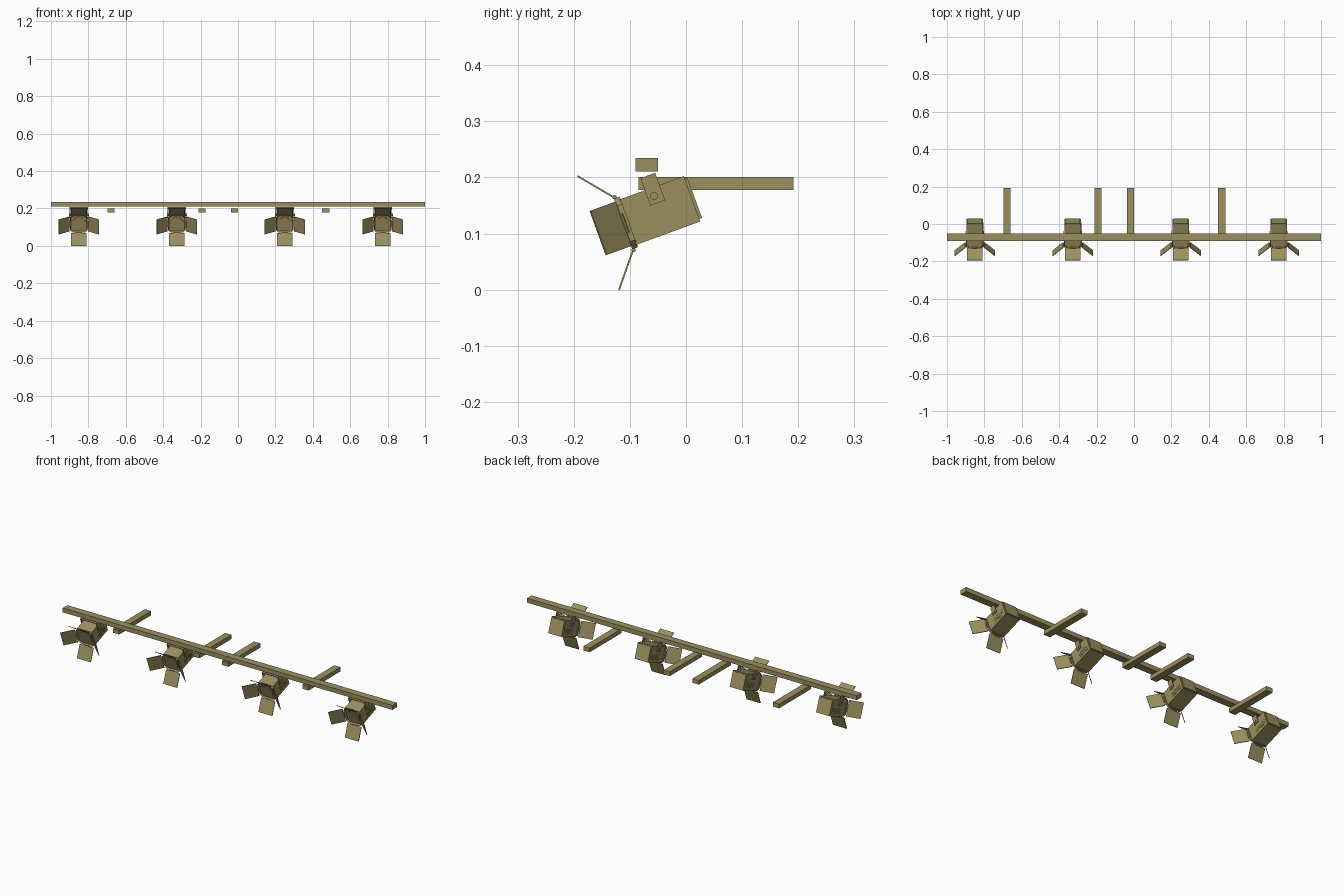
import bpy, bmesh, math
from mathutils import Matrix, Vector

cube = bpy.data.objects.get("Cube")
if cube:
    bpy.data.objects.remove(cube, do_unlink=True)

OLIVE = (0.33, 0.28, 0.12, 1)
mat = bpy.data.materials.new("olive_metal")
mat.use_nodes = True
mat.diffuse_color = OLIVE
mat.node_tree.nodes["Principled BSDF"].inputs["Base Color"].default_value = OLIVE


def finish(name, bm, matrix=Matrix()):
    bmesh.ops.recalc_face_normals(bm, faces=bm.faces)
    mesh = bpy.data.meshes.new(name)
    bm.to_mesh(mesh)
    bm.free()
    mesh.materials.append(mat)
    obj = bpy.data.objects.new(name, mesh)
    bpy.context.collection.objects.link(obj)
    obj.matrix_world = matrix
    return obj


def box(bm, lo, hi, matrix=Matrix()):
    lo, hi = Vector(lo), Vector(hi)
    place = Matrix.Translation((lo + hi) / 2) @ Matrix.Diagonal((*(hi - lo), 1))
    return bmesh.ops.create_cube(bm, size=1, matrix=matrix @ place)["verts"]


def rod(bm, radius, length, matrix, sides=12):
    bmesh.ops.create_cone(bm, cap_ends=True, segments=sides, radius1=radius,
                          radius2=radius, depth=length, matrix=matrix)


# Long rail and the wall arms under it
bm = bmesh.new()
box(bm, (-1, -.09, .211), (1, -.05, .235))
finish("rail", bm)
for i, x in enumerate((-.68, -.193, -.018, .469)):
    bm = bmesh.new()
    box(bm, (x - .019, -.085, .178), (x + .019, .192, .201))
    finish(f"wall_arm_{i + 1}", bm)

CENTRE = Matrix.Translation((0, 0, -.028))   # lamp axis below the pivot
ACROSS = Matrix.Rotation(math.pi / 2, 4, 'Y')
FORWARD = Matrix.Rotation(math.pi / 2, 4, 'X')


def lamp(n, frame):
    # Housing with softened back edges
    bm = bmesh.new()
    box(bm, (-.044, -.06, -.043), (.044, .067, .043), CENTRE)
    back = [e for e in bm.edges if all(v.co.y > .06 for v in e.verts)]
    bmesh.ops.bevel(bm, geom=back, offset=.005, segments=2, affect='EDGES')
    finish(f"housing_{n}", bm, frame)

    # Chamfered front collar with a recessed opening
    bm = bmesh.new()
    h, c = .048, .034
    outline = [(-c, -h), (c, -h), (h, -c), (h, c), (c, h), (-c, h), (-h, c), (-h, -c)]
    front = bm.faces.new([bm.verts.new((x, -.058, z - .028)) for x, z in outline])
    out = bmesh.ops.extrude_face_region(bm, geom=[front])["geom"]
    bmesh.ops.translate(bm, vec=(0, -.011, 0),
                        verts=[g for g in out if isinstance(g, bmesh.types.BMVert)])
    face = [g for g in out if isinstance(g, bmesh.types.BMFace)]
    bmesh.ops.inset_region(bm, faces=face, thickness=.007)
    bmesh.ops.translate(bm, vec=(0, .007, 0), verts=face[0].verts[:])
    finish(f"collar_{n}", bm, frame)

    # Round lens inside the collar
    bm = bmesh.new()
    rod(bm, .036, .006, CENTRE @ Matrix.Translation((0, -.063, 0)) @ FORWARD, 24)
    finish(f"lens_{n}", bm, frame)

    # Four flared shutter flaps with hinges
    flaps, hinges = bmesh.new(), bmesh.new()
    length, flare = .074, math.atan2(.047, .057)
    for k in range(4):
        turn = CENTRE @ Matrix.Rotation(k * math.pi / 2, 4, 'Y')
        hinge = turn @ Matrix.Translation((0, -.069, .051))
        box(flaps, (-.042, -.0015, 0), (.042, .0015, length),
            hinge @ Matrix.Rotation(flare, 4, 'X'))
        rod(hinges, .004, .036, turn @ Matrix.Translation((0, -.067, .05)) @ ACROSS, 8)
    finish(f"shutter_flaps_{n}", flaps, frame)
    finish(f"hinges_{n}", hinges, frame)

    # Yoke over the housing, with pivot knobs
    bm = bmesh.new()
    box(bm, (-.05, -.012, .035), (.05, .016, .038))
    for s in (-1, 1):
        x = sorted((s * .0465, s * .05))
        box(bm, (x[0], -.012, -.014), (x[1], .016, .038))
    finish(f"yoke_{n}", bm, frame)
    bm = bmesh.new()
    rod(bm, .007, .107, ACROSS)
    finish(f"pivot_knobs_{n}", bm, frame)

    # Vent slats on both sides
    bm = bmesh.new()
    for s in (-1, 1):
        for k in range(8):
            y = -.015 + k * .0083
            box(bm, (s * .0445 - .0007, y, -.056), (s * .0445 + .0007, y + .005, -.03))
    finish(f"vents_{n}", bm, frame)


for i, x in enumerate((-.851, -.327, .25, .774)):
    tilt = Matrix.Rotation(math.radians(20), 4, 'X')
    lamp(i + 1, Matrix.Translation((x, -.057, .167)) @ tilt)
